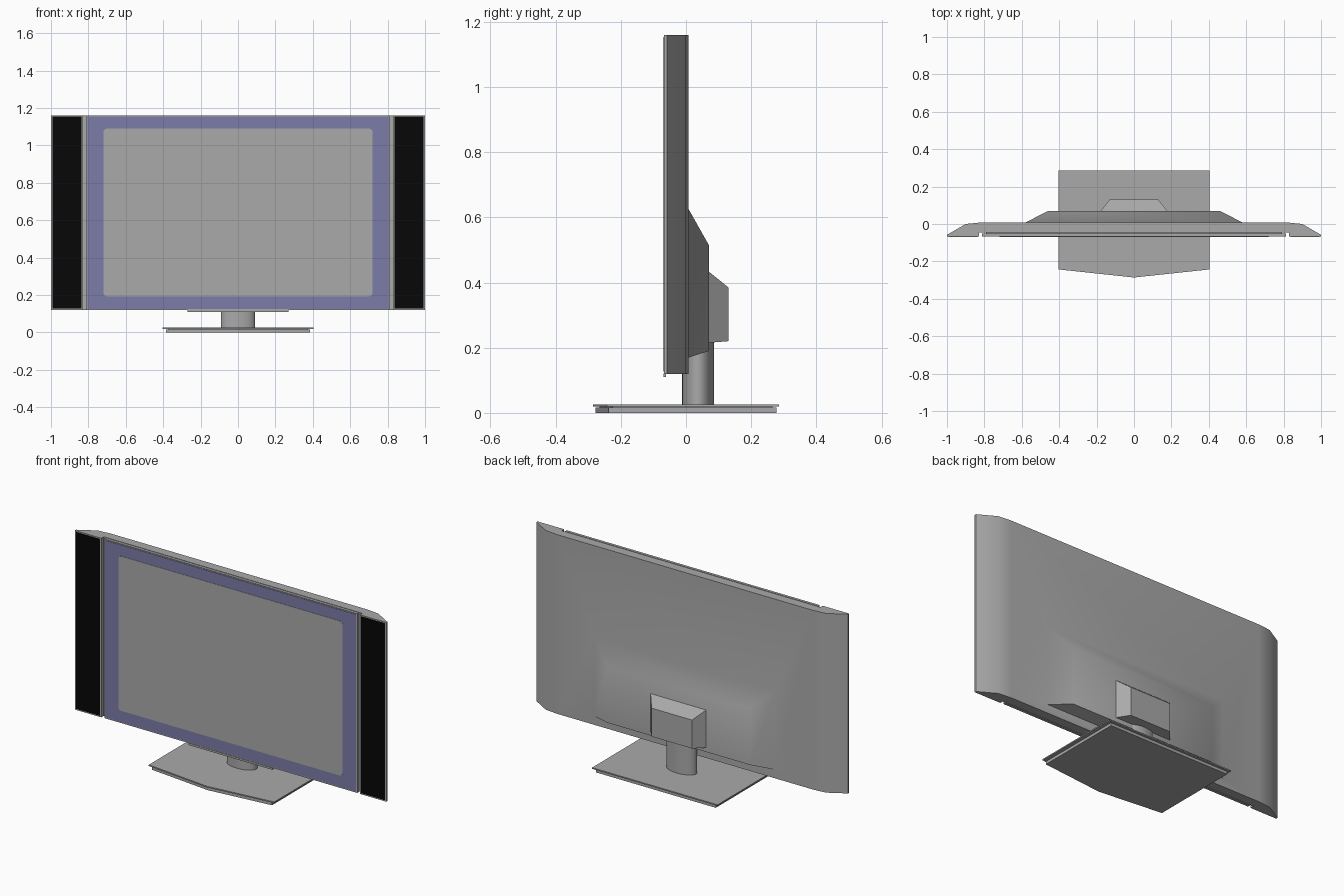
import bpy, bmesh, math
from mathutils import Vector

cube = bpy.data.objects.get("Cube")
if cube:
    bpy.data.objects.remove(cube)


def material(name, r, g, b):
    m = bpy.data.materials.new(name)
    m.use_nodes = True
    m.diffuse_color = (r, g, b, 1)
    m.node_tree.nodes["Principled BSDF"].inputs["Base Color"].default_value = (r, g, b, 1)
    return m


GREY = material("grey plastic", 0.4, 0.4, 0.4)
BLUE = material("blue bezel", 0.2, 0.2, 0.4)
BLACK = material("black grille", 0.002, 0.002, 0.002)


def finish(name, bm, mat, smooth=None):
    bmesh.ops.recalc_face_normals(bm, faces=bm.faces)
    mesh = bpy.data.meshes.new(name)
    bm.to_mesh(mesh)
    bm.free()
    mesh.materials.append(mat)
    if smooth:
        mesh.shade_smooth()
        mesh.set_sharp_from_angle(angle=math.radians(smooth))
    obj = bpy.data.objects.new(name, mesh)
    bpy.context.collection.objects.link(obj)
    return obj


def loft(bm, rings):
    """Join matching rings of points with quads and cap both ends."""
    loops = [[bm.verts.new(p) for p in ring] for ring in rings]
    n = len(loops[0])
    for a, b in zip(loops, loops[1:]):
        for i in range(n):
            j = (i + 1) % n
            bm.faces.new((a[i], a[j], b[j], b[i]))
    bm.faces.new(loops[0])
    bm.faces.new(loops[-1])


def upright(name, points, low, high, mat, smooth=None):
    """Extrude an x-y outline along z."""
    bm = bmesh.new()
    loft(bm, [[Vector((x, y, z)) for x, y in points] for z in (low, high)])
    return finish(name, bm, mat, smooth)


def rectangle(x0, x1, z0, z1, y):
    return [Vector((x, y, z)) for x, z in ((x0, z0), (x1, z0), (x1, z1), (x0, z1))]


def slab(name, x0, x1, y0, y1, z0, z1, mat):
    bm = bmesh.new()
    loft(bm, [rectangle(x0, x1, z0, z1, y) for y in (y0, y1)])
    return finish(name, bm, mat)


def mirrored(points):
    return points + [(-x, y) for x, y in reversed(points)]


BOTTOM, TOP, FRONT, BACK = 0.12, 1.16, -0.068, 0.008

# Cabinet: recessed front, tapered sides, bulging back
half = [(0.83, -0.046), (0.83, FRONT), (1, FRONT), (1, -0.058), (0.9, 0), (0.82, BACK)]
bm = bmesh.new()
loft(bm, [[Vector((x, y, z)) for x, y in mirrored(half)] for z in (BOTTOM, TOP)])
back = next(f for f in bm.faces if all(v.co.y > BACK - 0.001 for v in f.verts))
for hx, y, low, high in ((0.58, BACK, 0.17, 0.625), (0.46, 0.07, 0.19, 0.515)):
    back = bmesh.ops.extrude_discrete_faces(bm, faces=[back])["faces"][0]
    for v in back.verts:
        v.co = (math.copysign(hx, v.co.x), y, low if v.co.z < 0.4 else high)
finish("cabinet", bm, GREY, 35)

# Front panel with painted bezel and screen
slab("front_panel", -0.812, 0.812, -0.066, -0.05, BOTTOM, TOP, GREY)
slab("panel_spacer", -0.79, 0.79, -0.051, -0.045, BOTTOM + 0.01, TOP - 0.01, GREY)
slab("bezel", -0.805, 0.805, -0.068, -0.066, BOTTOM + 0.006, TOP - 0.006, BLUE)

# Screen with rounded corners
outline, radius = [], 0.02
for quarter, (x, z) in enumerate(((0.72, 1.09), (-0.72, 1.09), (-0.72, 0.193), (0.72, 0.193))):
    cx = x - math.copysign(radius, x)
    cz = z - radius if z > 0.5 else z + radius
    for step in range(6):
        a = math.pi / 2 * (quarter + step / 5)
        outline.append((cx + radius * math.cos(a), cz + radius * math.sin(a)))
bm = bmesh.new()
loft(bm, [[Vector((x, y, z)) for x, z in outline] for y in (-0.0695, -0.067)])
finish("screen", bm, GREY)

# Speaker grilles on both sides
for side, name in ((1, "left_speaker"), (-1, "right_speaker")):
    x0, x1 = sorted((side * 0.838, side * 0.993))
    slab(name, x0, x1, -0.0695, -0.067, BOTTOM + 0.007, TOP - 0.007, BLACK)

# Control strip under the front edge
slab("lower_strip", -0.27, 0.27, -0.069, -0.062, 0.11, 0.121, GREY)

# Mount box behind the bulge
bm = bmesh.new()
loft(bm, [rectangle(-0.18, 0.18, 0.215, 0.435, 0.068),
          rectangle(-0.13, 0.13, 0.22, 0.385, 0.13)])
finish("mount_box", bm, GREY)

# Oval neck
oval = [(0.092 * math.cos(math.tau * i / 32), 0.037 + 0.049 * math.sin(math.tau * i / 32))
        for i in range(32)]
upright("neck", oval, 0.02, 0.22, GREY, 40)

# Two-layer pointed foot
for name, hx, tip, corner, rear, low, high in (
        ("foot_top", 0.403, -0.286, -0.243, 0.286, 0.019, 0.026),
        ("foot_core", 0.375, -0.265, -0.225, 0.265, 0.015, 0.02),
        ("foot_base", 0.385, -0.278, -0.238, 0.277, 0, 0.016)):
    upright(name, [(0, tip), (hx, corner), (hx, rear), (-hx, rear), (-hx, corner)], low, high, GREY)
